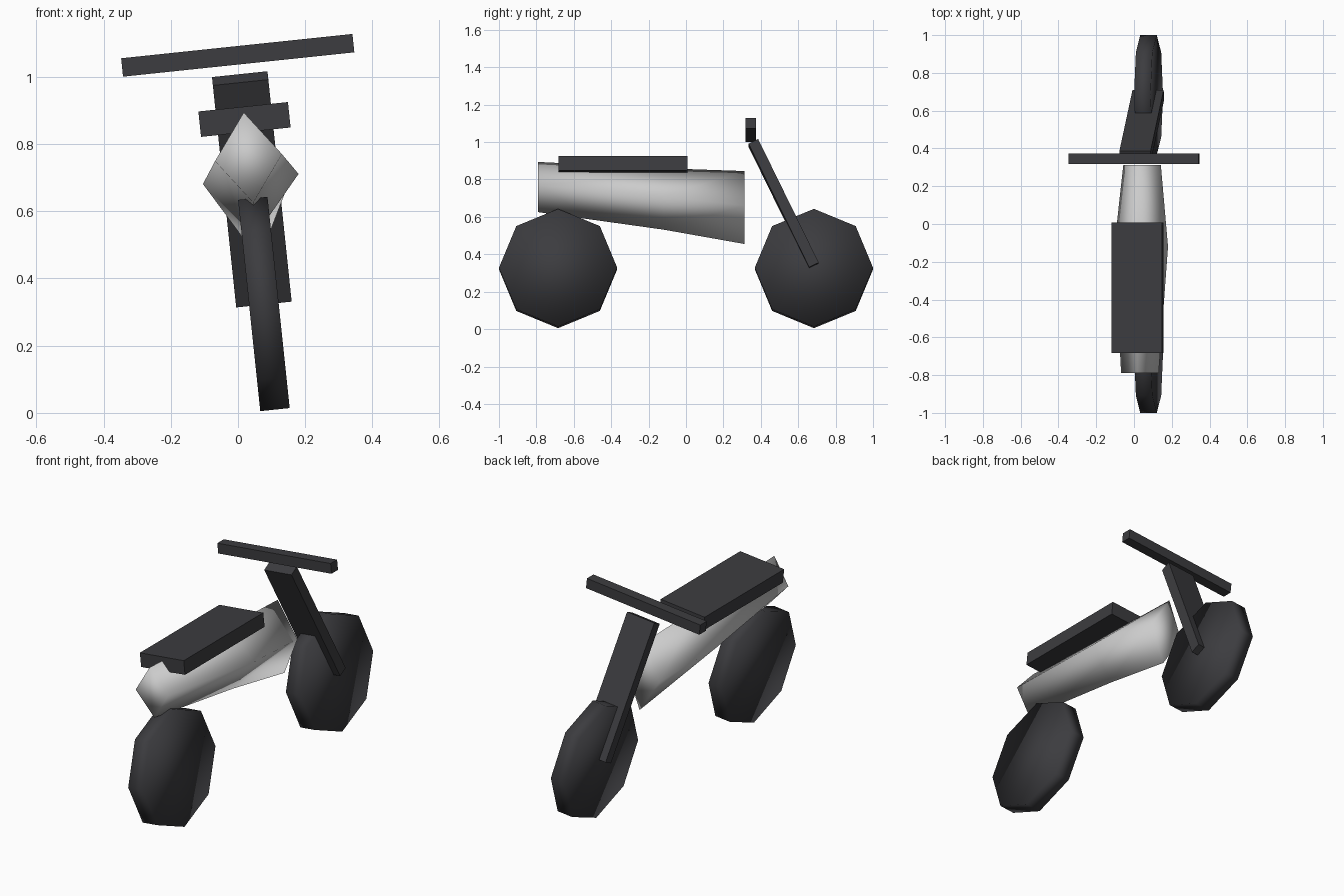
import bpy, bmesh, math
from mathutils import Matrix

if "Cube" in bpy.data.objects:
    bpy.data.objects.remove(bpy.data.objects["Cube"])

# Whole bike leans about the y axis; local origin sits at wheel-centre height
LEAN = Matrix.Translation((0.077, 0, 0.324)) @ Matrix.Rotation(math.radians(-6), 4, 'Y')

dark = bpy.data.materials.new("dark_rubber")
dark.diffuse_color = (0.045, 0.045, 0.05, 1)
dark.use_nodes = True
dark.node_tree.nodes["Principled BSDF"].inputs["Base Color"].default_value = dark.diffuse_color


def finish(name, bm, local, mat=None, smooth=False):
    bmesh.ops.recalc_face_normals(bm, faces=bm.faces)
    for f in bm.faces:
        f.smooth = smooth
    me = bpy.data.meshes.new(name)
    bm.to_mesh(me)
    bm.free()
    if mat:
        me.materials.append(mat)
    ob = bpy.data.objects.new(name, me)
    ob.matrix_world = LEAN @ local
    bpy.context.collection.objects.link(ob)


def box(name, size, loc, tilt=0):
    bm = bmesh.new()
    bmesh.ops.create_cube(bm, size=1)
    bmesh.ops.scale(bm, vec=size, verts=bm.verts)
    finish(name, bm, Matrix.Translation(loc) @ Matrix.Rotation(math.radians(tilt), 4, 'X'), dark)


# Eight-sided wheels with a corner at top and bottom
for name, y in (("rear_wheel", -0.684), ("front_wheel", 0.684)):
    bm = bmesh.new()
    bmesh.ops.create_cone(bm, cap_ends=True, segments=8, radius1=0.316, radius2=0.316, depth=0.088)
    verts = sorted(bm.verts, key=lambda v: -v.co.y)
    if abs(verts[0].co.x) > 0.01:
        bmesh.ops.rotate(bm, verts=bm.verts, matrix=Matrix.Rotation(math.pi / 8, 3, 'Z'))
    finish(name, bm, Matrix.Translation((0, y, 0)) @ Matrix.Rotation(math.pi / 2, 4, 'Y'), dark, True)

# Diamond-section body: (y, centre z, half width, half height)
bm = bmesh.new()
rings = []
for y, z, w, h in ((-0.79, 0.438, 0.10, 0.135), (-0.12, 0.374, 0.143, 0.165), (0.312, 0.328, 0.10, 0.196)):
    rings.append([bm.verts.new(p) for p in ((w, y, z), (0, y, z + h), (-w, y, z), (0, y, z - h))])
for a, b in zip(rings, rings[1:]):
    for i in range(4):
        j = (i + 1) % 4
        bm.faces.new((a[i], a[j], b[j], b[i]))
bm.faces.new(rings[0])
bm.faces.new(rings[-1])
finish("body", bm, Matrix.Identity(4), None, True)

# Seat, handlebar and raked fork
box("seat", (0.268, 0.69, 0.076), (0, -0.338, 0.552))
box("handlebar", (0.692, 0.056, 0.055), (0, 0.345, 0.744))
box("fork", (0.166, 0.057, 0.739), (0, 0.522, 0.343), 26)
